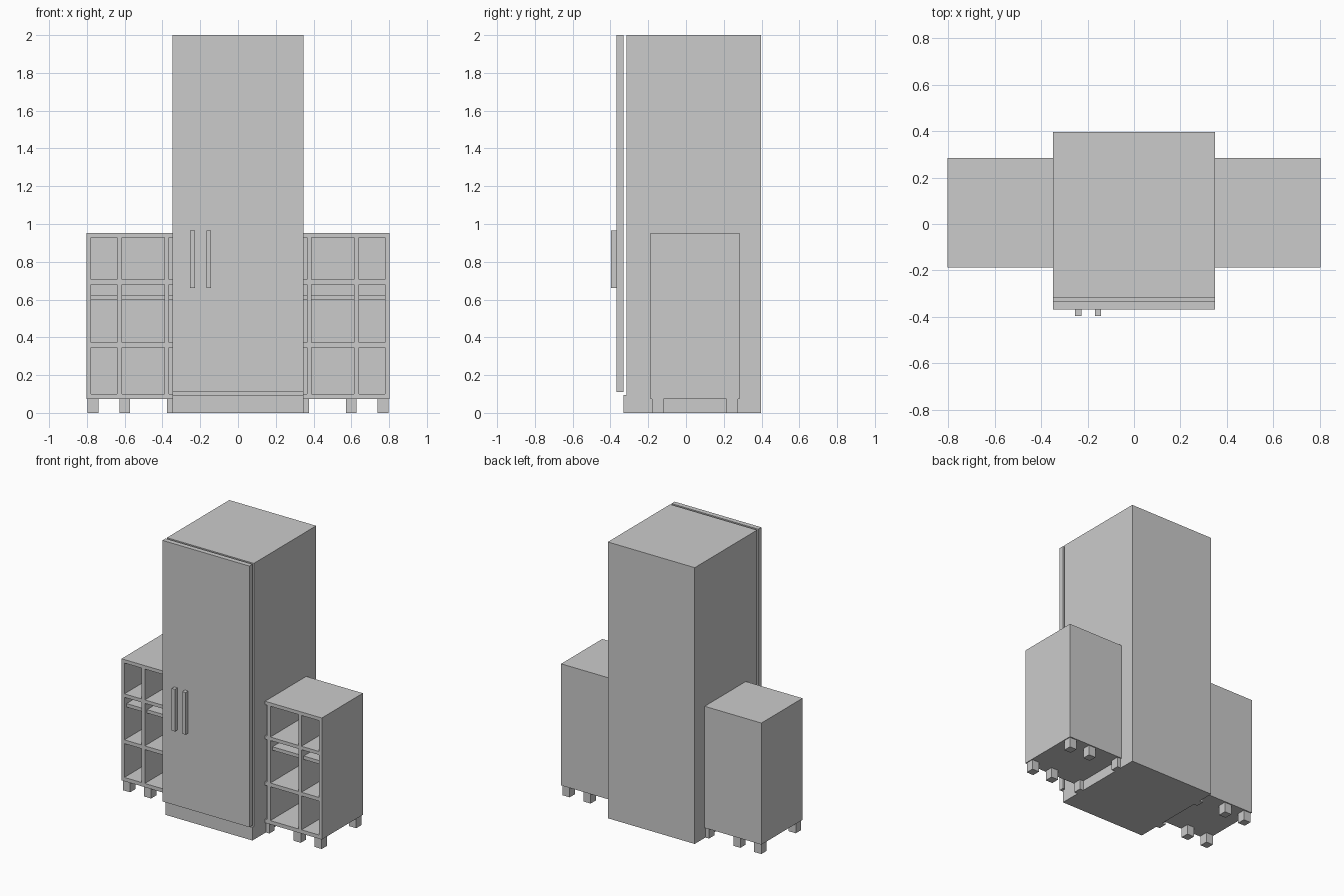
import bpy, bmesh

if "Cube" in bpy.data.objects:
    bpy.data.objects.remove(bpy.data.objects["Cube"])


def finish(name, bm, mirrored=False):
    bmesh.ops.recalc_face_normals(bm, faces=bm.faces)
    mesh = bpy.data.meshes.new(name)
    bm.to_mesh(mesh)
    bm.free()
    ob = bpy.data.objects.new(name, mesh)
    bpy.context.collection.objects.link(ob)
    if mirrored:
        mod = ob.modifiers.new("mirror", 'MIRROR')
        mod.use_mirror_merge = False
    return ob


def add_box(bm, x0, x1, y0, y1, z0, z1):
    verts = bmesh.ops.create_cube(bm, size=1)['verts']
    for v in verts:
        v.co.x = x1 if v.co.x > 0 else x0
        v.co.y = y1 if v.co.y > 0 else y0
        v.co.z = z1 if v.co.z > 0 else z0


def boxes(name, dims, mirrored=False):
    bm = bmesh.new()
    for d in dims:
        add_box(bm, *d)
    return finish(name, bm, mirrored)


W = 0.348                     # half width of the tall unit
FRONT, BACK = -0.187, 0.283   # side cabinet depth range

# Tall body with protruding plinth: side profile extruded across x
bm = bmesh.new()
profile = [(-0.332, 0), (0.397, 0), (0.397, 2), (-0.316, 2), (-0.316, 0.095), (-0.332, 0.095)]
face = bm.faces.new([bm.verts.new((-W, y, z)) for y, z in profile])
ext = bmesh.ops.extrude_face_region(bm, geom=[face])['geom']
bmesh.ops.translate(bm, vec=(2 * W, 0, 0), verts=[g for g in ext if isinstance(g, bmesh.types.BMVert)])
finish("tall_body", bm)

# Door slab and its two handles
boxes("door", [(-W, W, -0.367, -0.331, 0.11, 2)])
for i, x in enumerate((-0.253, -0.168)):
    boxes(f"handle_{i + 1}", [(x, x + 0.026, -0.397, -0.366, 0.66, 0.965)])

# Side cabinets: front grid extruded to a solid, then openings pushed inwards
xs = [-0.802, -0.779, -0.64, -0.615, -0.39, -0.365, -0.225, -0.2]
zs = [0.073, 0.10, 0.345, 0.372, 0.68, 0.705, 0.928, 0.953]
bm = bmesh.new()
grid = [[bm.verts.new((x, FRONT, z)) for z in zs] for x in xs]
openings = []
for i in range(len(xs) - 1):
    for j in range(len(zs) - 1):
        f = bm.faces.new((grid[i][j], grid[i + 1][j], grid[i + 1][j + 1], grid[i][j + 1]))
        if i % 2 and j % 2:
            openings.append(f)
rim = [e for e in bm.edges if e.is_boundary]
ext = bmesh.ops.extrude_edge_only(bm, edges=rim)['geom']
bmesh.ops.translate(bm, vec=(0, BACK - FRONT, 0), verts=[g for g in ext if isinstance(g, bmesh.types.BMVert)])
bmesh.ops.contextual_create(bm, geom=[g for g in ext if isinstance(g, bmesh.types.BMEdge) and g.is_boundary])
for f in bmesh.ops.extrude_discrete_faces(bm, faces=openings)['faces']:
    bmesh.ops.translate(bm, vec=(0, BACK - FRONT - 0.022, 0), verts=f.verts)
finish("side_cabinet", bm, True)

# Recessed extra shelves in the middle row
boxes("inner_shelf", [(xs[i], xs[i + 1], FRONT + 0.025, BACK - 0.022, 0.60, 0.625)
                      for i in (1, 3, 5)], True)

# Square feet, three along the front and three along the back
boxes("cabinet_feet", [(x, x + 0.057, y, y + 0.06, 0, 0.073)
                       for x in (-0.796, -0.628, -0.377) for y in (-0.179, 0.215)], True)
